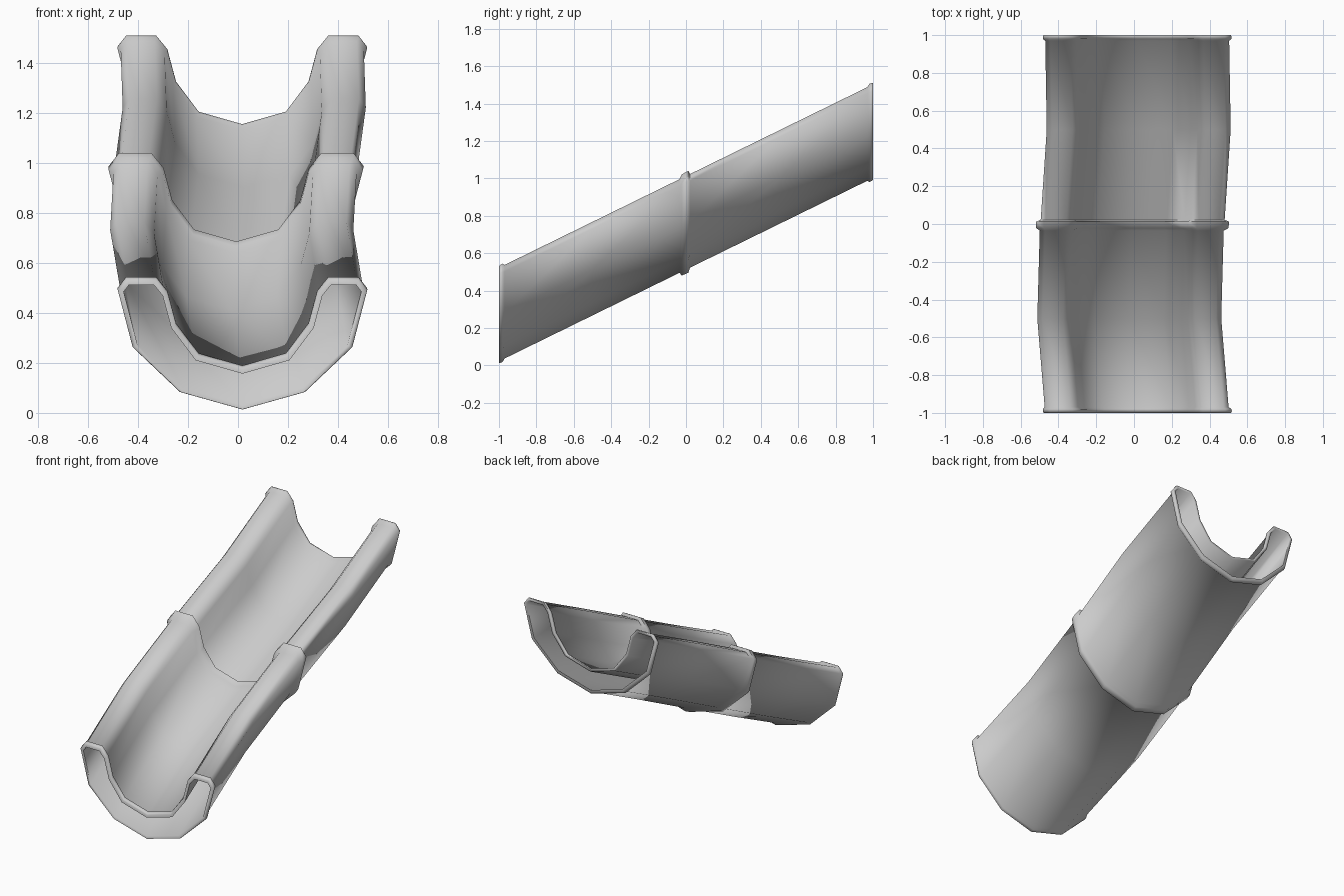
import bpy, bmesh, math
from mathutils import Vector

cube = bpy.data.objects.get("Cube")
if cube:
    bpy.data.objects.remove(cube, do_unlink=True)

SLOPE = 0.49

# One half of the hollow U section (x, z), from the keel over the rail to the trough
half = [(0, 0.01), (0.25, 0.08), (0.44, 0.26), (0.5, 0.49), (0.465, 0.535),
        (0.345, 0.535), (0.30, 0.48), (0.265, 0.35), (0.175, 0.23), (0, 0.18)]
section = [Vector(p) for p in half]
section += [Vector((-x, z)) for x, z in reversed(half[1:-1])]


def offset(points, d):
    """Move a closed counter-clockwise outline outwards by d."""
    result = []
    for i, p in enumerate(points):
        a = (p - points[i - 1]).normalized()
        b = (points[(i + 1) % len(points)] - p).normalized()
        n = Vector((a.y + b.y, -a.x - b.x)).normalized()
        result.append(p + n * d / max(0.5, n.dot(Vector((a.y, -a.x)))))
    return result


# Stations along the slide: y, sideways bend, outline offset
outer = [
    (-1.0, 0.018, -0.004), (-0.993, 0.018, 0.0), (-0.98, 0.017, 0.0), (-0.97, 0.014, -0.012),
    (-0.5, -0.025, -0.012),
    (-0.035, -0.012, -0.012), (-0.022, -0.009, 0.008), (0.012, -0.007, 0.01),
    (0.022, -0.007, -0.012),
    (0.5, 0.025, -0.012),
    (0.97, 0.017, -0.012), (0.98, 0.017, 0.0), (0.993, 0.017, 0.0), (1.0, 0.017, -0.004)]
lining = [(1.0, 0.017, -0.022), (0.5, 0.025, -0.022), (0.0, -0.008, -0.022),
          (-0.5, -0.025, -0.022), (-1.0, 0.018, -0.022)]

# Loft the outer shell, end lips and hollow lining as one closed skin
bm = bmesh.new()
rings = []
for y, bend, d in outer + lining:
    rise = SLOPE * (y + 1)
    rings.append([bm.verts.new((p.x + bend, y, max(p.y + rise, 0)))
                  for p in offset(section, d)])
for k, ring in enumerate(rings):
    following = rings[(k + 1) % len(rings)]
    for i in range(len(ring)):
        j = (i + 1) % len(ring)
        bm.faces.new((ring[i], ring[j], following[j], following[i]))
bmesh.ops.recalc_face_normals(bm, faces=bm.faces)
mesh = bpy.data.meshes.new("slide_chute")
bm.to_mesh(mesh)
bm.free()
chute = bpy.data.objects.new("slide_chute", mesh)
bpy.context.collection.objects.link(chute)

# Plain grey plastic
grey = bpy.data.materials.new("light_grey")
grey.use_nodes = True
color = (0.6, 0.6, 0.6, 1)
grey.diffuse_color = color
grey.node_tree.nodes["Principled BSDF"].inputs["Base Color"].default_value = color
mesh.materials.append(grey)

# Smooth skin with crisp edges only around the open ends
bpy.ops.object.select_all(action="DESELECT")
chute.select_set(True)
bpy.context.view_layer.objects.active = chute
bpy.ops.object.shade_smooth_by_angle(angle=math.radians(75))
